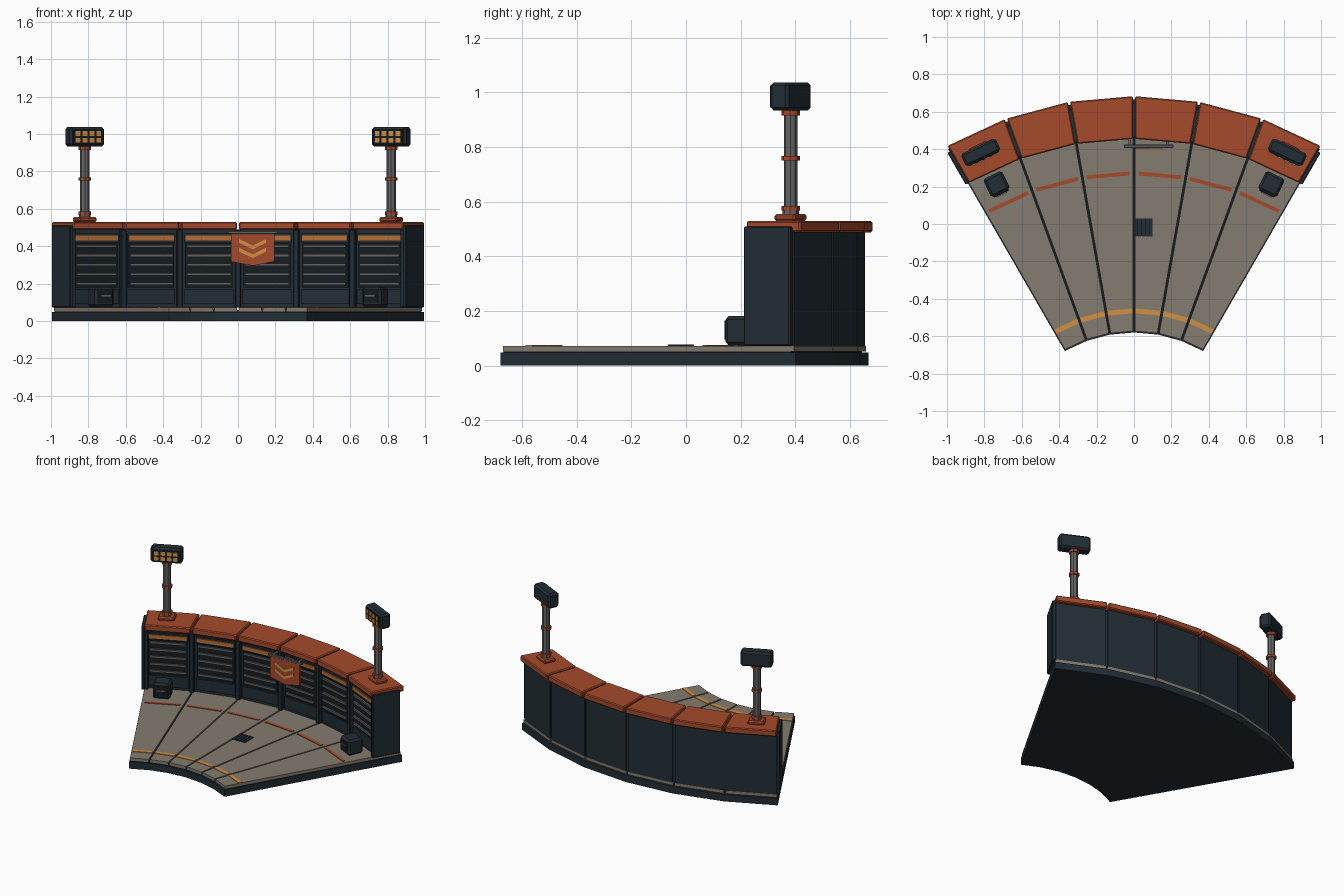
import bpy, bmesh
from math import sin, cos, radians
from mathutils import Matrix, Vector

if "Cube" in bpy.data.objects:
    bpy.data.objects.remove(bpy.data.objects["Cube"])

CY = -1.32      # centre of the fan lies in front of the stage
STEP = 10       # degrees per bay


def material(name, rgb):
    m = bpy.data.materials.new(name)
    m.use_nodes = True
    m.diffuse_color = (*rgb, 1)
    m.node_tree.nodes["Principled BSDF"].inputs["Base Color"].default_value = (*rgb, 1)
    return m


NAVY = material("dark navy", (0.016, 0.027, 0.036))
BLACK = material("near black", (0.008, 0.012, 0.015))
RUST = material("rust red", (0.38, 0.068, 0.025))
STONE = material("warm grey", (0.23, 0.20, 0.16))
STEEL = material("steel grey", (0.13, 0.13, 0.13))
AMBER = material("amber", (0.65, 0.28, 0.06))
COPPER = material("copper orange", (0.48, 0.16, 0.035))


def finish(name, bm, mat, bevel=0):
    bmesh.ops.recalc_face_normals(bm, faces=bm.faces)
    mesh = bpy.data.meshes.new(name)
    bm.to_mesh(mesh)
    bm.free()
    mesh.materials.append(mat)
    ob = bpy.data.objects.new(name, mesh)
    bpy.context.collection.objects.link(ob)
    if bevel:
        mod = ob.modifiers.new("edge", "BEVEL")
        mod.width, mod.segments = bevel, 1
    return ob


def polar(a, r, t=0):
    """Point at angle a from +y, radius r, shifted t along the tangent."""
    a = radians(a)
    return Vector((r * sin(a) + t * cos(a), CY + r * cos(a) - t * sin(a), 0))


def prism(name, points, shift, mat, bevel=0):
    bm = bmesh.new()
    face = bm.faces.new([bm.verts.new(p) for p in points])
    ext = bmesh.ops.extrude_face_region(bm, geom=[face])
    verts = [v for v in ext["geom"] if isinstance(v, bmesh.types.BMVert)]
    bmesh.ops.translate(bm, verts=verts, vec=shift)
    return finish(name, bm, mat, bevel)


def sector(name, r0, r1, angles, z0, z1, mat, gap=0, bevel=0):
    """Faceted ring sector whose two ends are pulled in by gap."""
    shift = [0] * len(angles)
    shift[0], shift[-1] = gap, -gap
    ring = list(zip(angles, shift))
    pts = [polar(a, r1, t) for a, t in ring]
    pts += [polar(a, r0, t) for a, t in reversed(ring)]
    up = Vector((0, 0, 1))
    return prism(name, [p + up * z0 for p in pts], up * (z1 - z0), mat, bevel)


def box(name, centre, size, mat, turn=0, bevel=0):
    bm = bmesh.new()
    bmesh.ops.create_cube(bm, size=1)
    bm.transform(Matrix.Translation(centre) @ Matrix.Rotation(radians(-turn), 4, "Z")
                 @ Matrix.Diagonal((*size, 1)))
    return finish(name, bm, mat, bevel)


def ring_box(name, a, r, t, z0, z1, width, depth, mat, bevel=0):
    centre = polar(a, r, t) + Vector((0, 0, (z0 + z1) / 2))
    return box(name, centre, (width, depth, z1 - z0), mat, a, bevel)


def tube(name, a, r, z0, z1, radius, mat):
    bm = bmesh.new()
    bmesh.ops.create_cone(bm, cap_ends=True, segments=8, radius1=radius,
                          radius2=radius, depth=z1 - z0)
    bm.transform(Matrix.Translation(polar(a, r) + Vector((0, 0, (z0 + z1) / 2)))
                 @ Matrix.Rotation(radians(22.5 - a), 4, "Z"))
    return finish(name, bm, mat)


# Stage foundation
edges = list(range(-30, 31, STEP))
sector("foundation", 0.74, 1.987, edges, 0, 0.048, NAVY)
sector("foundation_joint", 0.75, 1.965, edges, 0.048, 0.06, BLACK, 0.006)

# Repeating bays: floor, wall, louvres and coping
for i, a0 in enumerate(edges[:-1]):
    a1, mid, n = a0 + STEP, a0 + STEP / 2, str(i + 1)
    bay = [a0, a1]
    sector("floor_tile_" + n, 0.747, 1.978, bay, 0.052, 0.072, STONE, 0.005)
    sector("amber_floor_line_" + n, 0.842, 0.868, bay, 0.072, 0.076, AMBER, 0.008)
    sector("rust_floor_line_" + n, 1.58, 1.6, bay, 0.072, 0.076, RUST, 0.024)
    sector("wall_" + n, 1.812, 1.975, bay, 0.072, 0.495, NAVY, 0.008)
    sector("coping_" + n, 1.775, 2.003, bay, 0.488, 0.53, RUST, 0.006, 0.006)
    face = 1.812 * cos(radians(STEP / 2))
    ring_box("louvre_panel_" + n, mid, face - 0.003, 0, 0.178, 0.415, 0.255, 0.01, BLACK)
    for k in range(5):
        z = 0.193 + k * 0.05
        ring_box(f"louvre_slat_{n}_{k + 1}", mid, face - 0.01, 0, z, z + 0.014,
                 0.235, 0.018, STEEL)
    ring_box("lower_panel_" + n, mid, face - 0.003, 0, 0.09, 0.168, 0.265, 0.012, NAVY)
    ring_box("strip_housing_" + n, mid, face - 0.004, 0, 0.42, 0.468, 0.265, 0.016, NAVY)
    ring_box("strip_light_" + n, mid, face - 0.012, 0, 0.43, 0.456, 0.25, 0.014, COPPER)

# Posts between bays
for i, a in enumerate(edges):
    inset = 0.015 if a == -30 else -0.015 if a == 30 else 0
    ring_box(f"wall_post_{i + 1}", a, 1.875, inset, 0.072, 0.488, 0.03, 0.184, NAVY, 0.004)

# Parts on both ends
for side, s in (("left", 1), ("right", -1)):
    ring_box(side + "_end_wall", s * 30, 1.873, s * 0.002, 0.072, 0.51, 0.024, 0.196,
             NAVY, 0.005)

    # Floodlight mast
    a, r = s * 25.7, 1.89
    ring_box(side + "_mast_plate", a, r, 0, 0.528, 0.556, 0.108, 0.085, RUST, 0.008)
    tube(side + "_mast_foot", a, r, 0.552, 0.57, 0.03, STEEL)
    tube(side + "_mast", a, r, 0.55, 0.94, 0.025, STEEL)
    for k, z in enumerate((0.567, 0.75, 0.915)):
        tube(f"{side}_mast_collar_{k + 1}", a, r, z, z + 0.018, 0.034, RUST)
    ring_box(side + "_lamp_head", a, r, 0, 0.933, 1.037, 0.205, 0.075, NAVY, 0.012)
    ring_box(side + "_lamp_face", a, r - 0.038, 0, 0.945, 1.025, 0.175, 0.006, BLACK)
    for row in range(2):
        for col in range(4):
            z = 0.953 + row * 0.036
            ring_box(f"{side}_lamp_{row + 1}_{col + 1}", a, r - 0.042,
                     (col - 1.5) * 0.041, z, z + 0.026, 0.029, 0.008, AMBER)

    # Floor speaker
    a, r = s * 25.6, 1.7
    ring_box(side + "_speaker", a, r, 0, 0.074, 0.182, 0.112, 0.11, NAVY, 0.013)
    ring_box(side + "_speaker_front", a, r - 0.056, 0, 0.095, 0.165, 0.085, 0.006, BLACK)
    ring_box(side + "_speaker_handle", a, r - 0.061, 0, 0.132, 0.14, 0.06, 0.008, STEEL)

# Floor grate
box("grate_bed", (0.05, -0.018, 0.073), (0.1, 0.094, 0.004), BLACK)
for k in range(5):
    box(f"grate_bar_{k + 1}", (0.008 + k * 0.021, -0.018, 0.075),
        (0.016, 0.096, 0.006), NAVY)

# Hanging banner
BX = 0.078
box("banner_rail", (BX, 0.415, 0.473), (0.265, 0.018, 0.016), STEEL, 0, 0.003)
for s in (-1, 1):
    box("banner_bracket", (BX + s * 0.1, 0.445, 0.473), (0.014, 0.06, 0.012), STEEL)
outline = [(-0.116, 0.466), (0.116, 0.466), (0.116, 0.318), (0, 0.295), (-0.116, 0.318)]
prism("banner", [(BX + x, 0.408, z) for x, z in outline], (0, 0.014, 0), RUST)
for k, z in enumerate((0.383, 0.336)):
    half = [(-0.073, 0.036), (0, 0), (0.073, 0.036)]
    pts = half + [(x, h + 0.02) for x, h in reversed(half)]
    prism(f"banner_chevron_{k + 1}", [(BX + x, 0.402, z + h) for x, h in pts],
          (0, 0.007, 0), AMBER)
